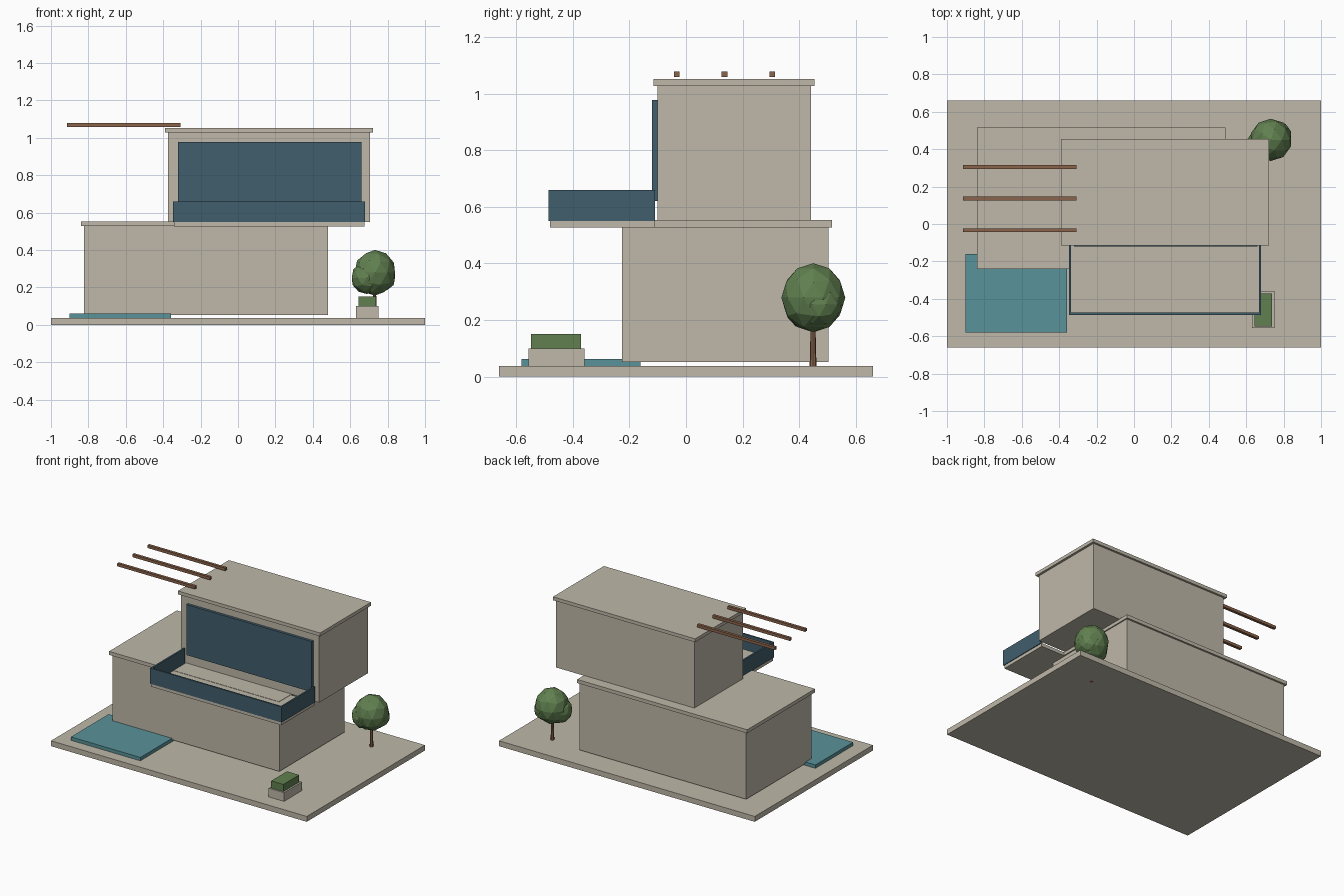
import bpy

cube = bpy.data.objects.get("Cube")
if cube:
    bpy.data.objects.remove(cube, do_unlink=True)


def material(name, rgb):
    m = bpy.data.materials.new(name)
    m.use_nodes = True
    m.diffuse_color = (*rgb, 1)
    bsdf = next(n for n in m.node_tree.nodes if n.type == 'BSDF_PRINCIPLED')
    bsdf.inputs["Base Color"].default_value = (*rgb, 1)
    return m


plaster = material("warm plaster", (0.52, 0.48, 0.395))
glass = material("dark blue glass", (0.051, 0.112, 0.15))
water = material("pool water", (0.098, 0.287, 0.319))
leaves = material("leaf green", (0.119, 0.216, 0.08))
wood = material("brown wood", (0.254, 0.127, 0.069))


def finish(name, mat):
    ob = bpy.context.object
    ob.name = ob.data.name = name
    ob.data.materials.append(mat)
    return ob


def box(name, mat, x, y, z):
    """Box spanning the given (low, high) ranges."""
    spans = (x, y, z)
    bpy.ops.mesh.primitive_cube_add(size=1, location=[(a + b) / 2 for a, b in spans])
    ob = finish(name, mat)
    ob.scale = [b - a for a, b in spans]
    return ob


# Ground slab and pool
box("ground_slab", plaster, (-1, 1), (-0.66, 0.66), (0, 0.038))
box("pool", water, (-0.9, -0.357), (-0.581, -0.16), (0.036, 0.062))

# Lower storey and its roof
box("lower_storey", plaster, (-0.823, 0.482), (-0.227, 0.503), (0.052, 0.53))
box("lower_roof", plaster, (-0.84, 0.49), (-0.241, 0.516), (0.528, 0.553))

# Upper storey, roof and large window
box("upper_storey", plaster, (-0.374, 0.706), (-0.101, 0.441), (0.551, 1.03))
box("upper_roof", plaster, (-0.39, 0.722), (-0.114, 0.455), (1.028, 1.052))
box("upper_window", glass, (-0.32, 0.66), (-0.12, -0.099), (0.62, 0.977))

# Balcony with solid glass balustrade
box("balcony_floor", plaster, (-0.343, 0.675), (-0.48, -0.11), (0.527, 0.551))
box("balcony_front_rail", glass, (-0.348, 0.68), (-0.486, -0.474), (0.55, 0.66))
for name, x in (("balcony_right_rail", -0.348), ("balcony_left_rail", 0.668)):
    box(name, glass, (x, x + 0.012), (-0.486, -0.11), (0.55, 0.66))

# Pergola beams
for i in range(3):
    y = -0.033 + i * 0.169
    box(f"pergola_beam_{i + 1}", wood, (-0.915, -0.308), (y - 0.01, y + 0.01), (1.059, 1.079))

# Planter and hedge
box("planter", plaster, (0.63, 0.75), (-0.557, -0.358), (0.036, 0.1))
box("hedge", leaves, (0.643, 0.738), (-0.547, -0.371), (0.1, 0.151))

# Tree: tapered trunk and faceted crown clumps
bpy.ops.mesh.primitive_cone_add(vertices=8, radius1=0.013, radius2=0.008, depth=0.2,
                                location=(0.73, 0.449, 0.1))
finish("tree_trunk", wood)
crown = (("crown_main", 0.113, 0.122, (0.732, 0.45, 0.279)),
         ("crown_right", 0.085, 0.087, (0.689, 0.43, 0.252)),
         ("crown_left", 0.08, 0.08, (0.764, 0.47, 0.255)))
for name, radius, height, place in crown:
    bpy.ops.mesh.primitive_ico_sphere_add(subdivisions=2, radius=1, location=place)
    finish(name, leaves).scale = (radius, radius, height)
